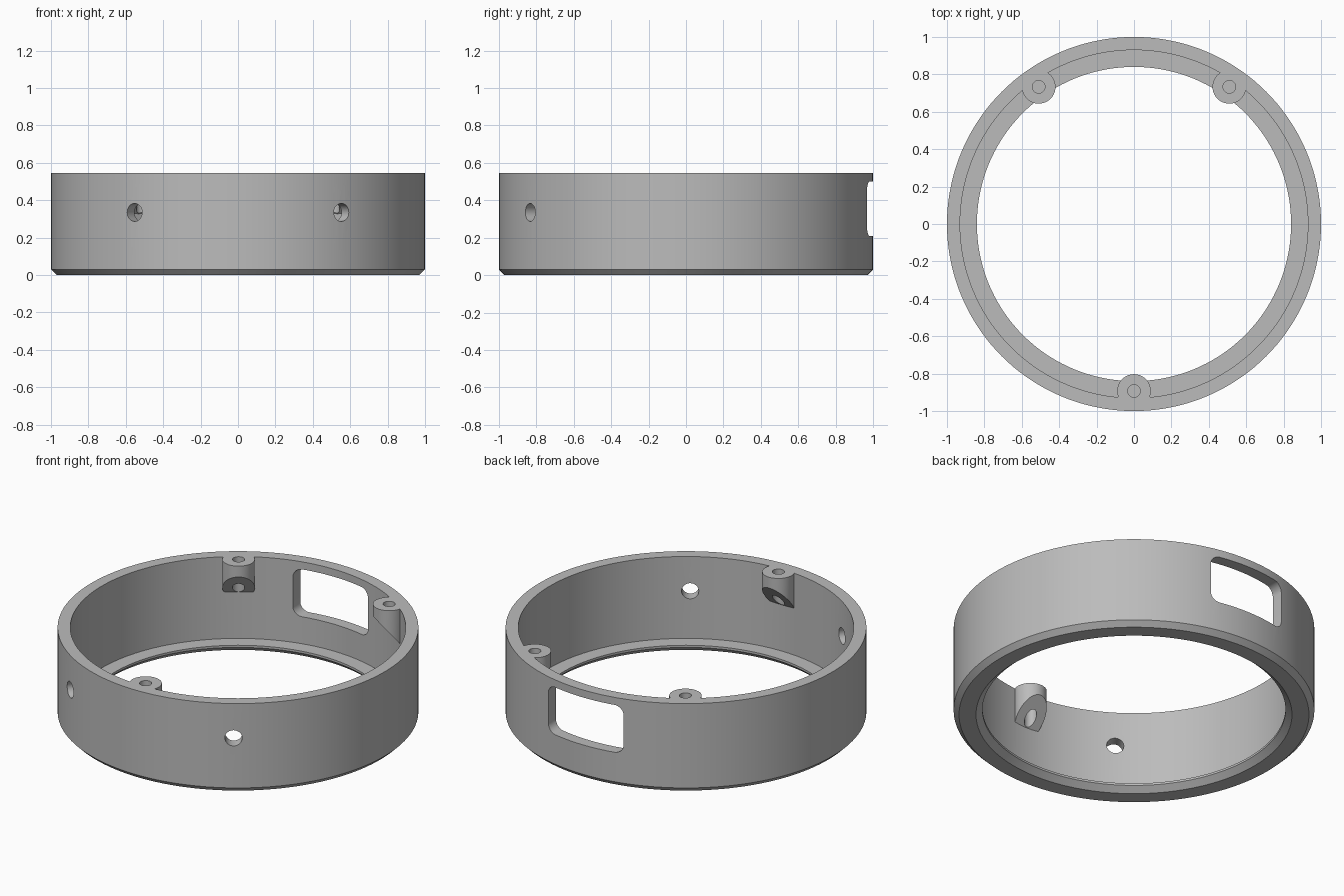
import bpy, bmesh, math
from mathutils import Matrix, Vector

if "Cube" in bpy.data.objects:
    bpy.data.objects.remove(bpy.data.objects["Cube"], do_unlink=True)

HEIGHT = 0.546
BOSS_DIST, BOSS_RADIUS = 0.893, 0.09

grey = bpy.data.materials.new("plain grey")
grey.use_nodes = True
GREY = (0.5, 0.5, 0.5, 1)
grey.diffuse_color = GREY
grey.node_tree.nodes["Principled BSDF"].inputs["Base Color"].default_value = GREY


def make_object(name, bm):
    bmesh.ops.recalc_face_normals(bm, faces=bm.faces)
    mesh = bpy.data.meshes.new(name)
    bm.to_mesh(mesh)
    bm.free()
    mesh.materials.append(grey)
    obj = bpy.data.objects.new(name, mesh)
    bpy.context.collection.objects.link(obj)
    return obj


def lathe(name, profile, steps=144):
    bm = bmesh.new()
    verts = [bm.verts.new((r, 0, z)) for r, z in profile]
    edges = [bm.edges.new((verts[i - 1], v)) for i, v in enumerate(verts)]
    bmesh.ops.spin(bm, geom=verts + edges, cent=(0, 0, 0), axis=(0, 0, 1),
                   angle=math.tau, steps=steps)
    bmesh.ops.remove_doubles(bm, verts=bm.verts, dist=1e-5)
    return make_object(name, bm)


def cylinder(name, radius, depth, matrix, segments=40):
    bm = bmesh.new()
    bmesh.ops.create_cone(bm, cap_ends=True, segments=segments, radius1=radius,
                          radius2=radius, depth=depth, matrix=matrix)
    return make_object(name, bm)


def combine(target, tool, operation):
    mod = target.modifiers.new(tool.name, "BOOLEAN")
    mod.operation, mod.object, mod.solver = operation, tool, "EXACT"
    bpy.context.view_layer.objects.active = target
    bpy.ops.object.modifier_apply(modifier=mod.name)
    bpy.data.objects.remove(tool, do_unlink=True)


# Outer wall with chamfered foot and inner lip
ring = lathe("ring_housing", [
    (0.97, 0), (1, 0.03), (1, HEIGHT), (0.93, HEIGHT),
    (0.93, 0.045), (0.84, 0.045), (0.84, 0.032), (0.876, 0)])

# Three screw bosses with undersides sloping down to the wall
for degrees in (-90, 55.2, 124.8):
    a = math.radians(degrees)
    out = Vector((math.cos(a), math.sin(a), 0))
    place = Matrix.Translation(out * BOSS_DIST + Vector((0, 0, HEIGHT - 0.1)))
    boss = cylinder("screw_boss", BOSS_RADIUS, 0.2, place)
    for v in boss.data.vertices:
        if v.co.z > HEIGHT - 0.1:
            v.co.z = HEIGHT
        else:
            v.co.z = 0.48 - 1.2 * (v.co.dot(out) - BOSS_DIST + BOSS_RADIUS)
    combine(ring, boss, "UNION")
    combine(ring, cylinder("screw_hole", 0.034, 0.6, place, 24), "DIFFERENCE")

# Two round side holes through the front wall
for side in (-1, 1):
    out = Vector((0.553 * side, -0.833, 0))
    turn = out.to_track_quat("Z", "Y").to_matrix().to_4x4()
    place = Matrix.Translation(out * 0.97 + Vector((0, 0, 0.335))) @ turn
    combine(ring, cylinder("side_hole", 0.048, 0.2, place, 32), "DIFFERENCE")

# Rounded rectangular window through the back wall
bm = bmesh.new()
bmesh.ops.create_cube(bm, size=1, matrix=Matrix.Translation((0, 0.95, 0.355))
                      @ Matrix.Diagonal((0.51, 0.3, 0.29, 1)))
corners = [e for e in bm.edges
           if abs(e.verts[0].co.y - e.verts[1].co.y) > 0.1]
bmesh.ops.bevel(bm, geom=corners, offset=0.055, segments=8, profile=0.5,
                affect="EDGES")
combine(ring, make_object("window_cutter", bm), "DIFFERENCE")

# Smooth curved walls, crisp edges
bpy.ops.object.select_all(action="DESELECT")
ring.select_set(True)
bpy.context.view_layer.objects.active = ring
bpy.ops.object.shade_smooth_by_angle(angle=math.radians(30))
